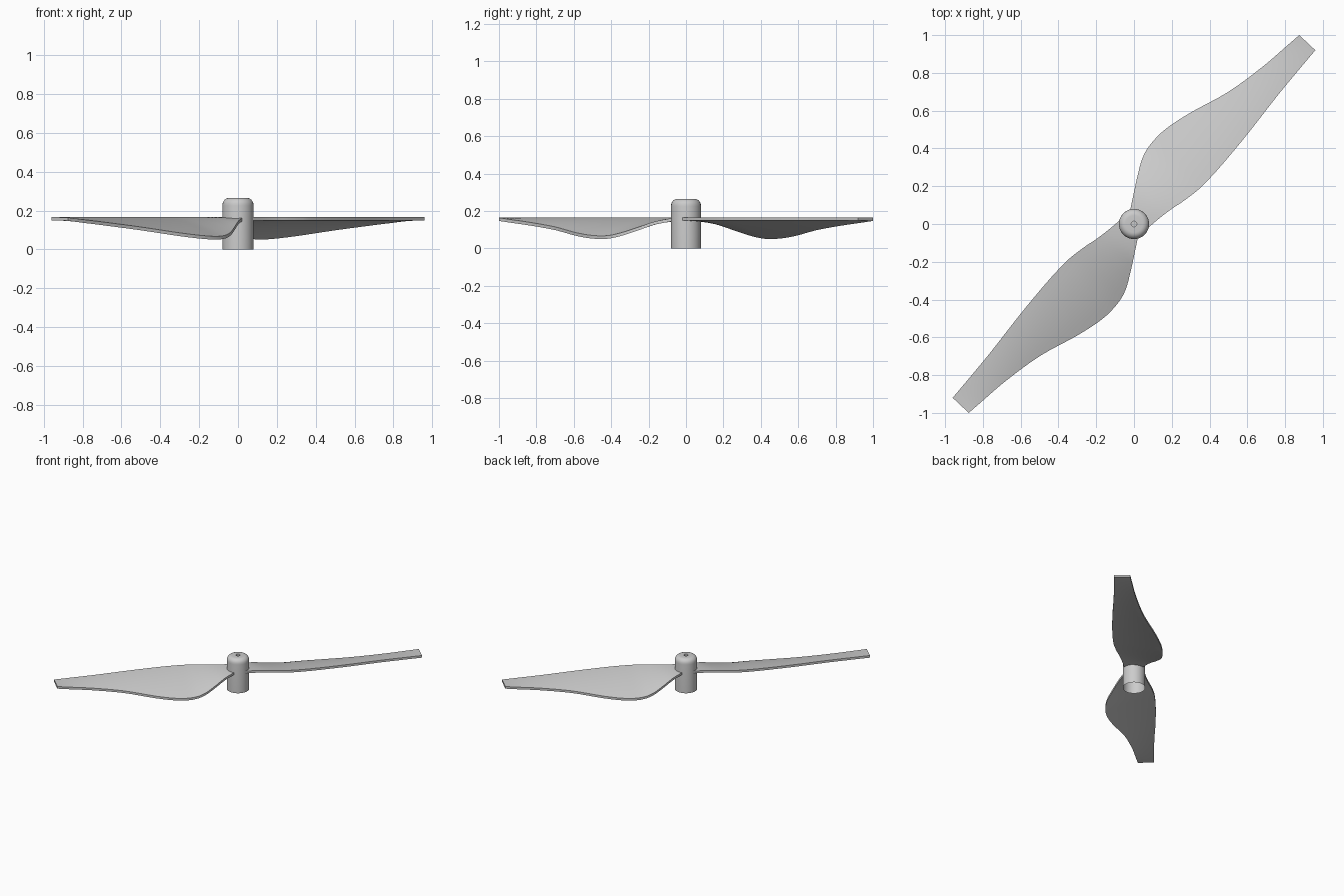
import bpy, bmesh, math
from mathutils import Vector

if "Cube" in bpy.data.objects:
    bpy.data.objects.remove(bpy.data.objects["Cube"])

# Blade stations: low edge x, y, underside z, then high edge x, y
STATIONS = [
    (-.02, .075, .145, .075, -.02), (0, .17, .126, .14, .035),
    (.02, .26, .095, .20, .08), (.045, .35, .066, .26, .12),
    (.09, .425, .051, .32, .165), (.17, .505, .053, .37, .21),
    (.30, .59, .068, .46, .307), (.50, .70, .098, .60, .475),
    (.68, .832, .122, .76, .68), (.80, .935, .137, .88, .825),
    (.875, 1.0, .147, .96, .92)]
THICK, HIGH_Z, CHORD, SUB = .017, .149, 8, 4


def finish(name, bm, angle):
    bmesh.ops.recalc_face_normals(bm, faces=bm.faces)
    mesh = bpy.data.meshes.new(name)
    bm.to_mesh(mesh)
    bm.free()
    ob = bpy.data.objects.new(name, mesh)
    bpy.context.collection.objects.link(ob)
    bpy.ops.object.select_all(action='DESELECT')
    ob.select_set(True)
    bpy.context.view_layer.objects.active = ob
    bpy.ops.object.shade_smooth_by_angle(angle=math.radians(angle))
    return ob


def smooth_path(rows, sub):
    # Catmull-Rom interpolation through the stations
    rows = [Vector(r) for r in rows]
    ext = [2 * rows[0] - rows[1]] + rows + [2 * rows[-1] - rows[-2]]
    out = []
    for a, b, c, d in zip(ext, ext[1:], ext[2:], ext[3:]):
        for k in range(sub):
            t = k / sub
            out.append(.5 * (2 * b + (c - a) * t + (2 * a - 5 * b + 4 * c - d) * t**2
                             + (3 * b - a - 3 * c + d) * t**3))
    return out + [rows[-1]]


# Blades: closed twisted sections lofted from root to tip
def make_blade(name, turn):
    bm = bmesh.new()
    rings = []
    for lx, ly, lz, hx, hy in smooth_path(STATIONS, SUB):
        low, high = Vector((lx, ly, lz)), Vector((hx, hy, HIGH_Z))
        under = []
        for i in range(CHORD + 1):
            t = i / CHORD
            p = low.lerp(high, t)
            p.z += .12 * (HIGH_Z - lz) * 4 * t * (1 - t)
            p.z = min(p.z, HIGH_Z)
            under.append(p)
        over = [p + Vector((0, 0, THICK)) for p in reversed(under)]
        rings.append([bm.verts.new(p) for p in under + over])
    n = len(rings[0])
    for a, b in zip(rings, rings[1:]):
        for i in range(n):
            j = (i + 1) % n
            bm.faces.new((a[i], a[j], b[j], b[i]))
    for ring in (rings[0], rings[-1]):
        for i in range(CHORD):
            bm.faces.new((ring[i], ring[i + 1], ring[n - 2 - i], ring[n - 1 - i]))
    ob = finish(name, bm, 35)
    ob.rotation_euler.z = turn


make_blade("blade_right", 0)
make_blade("blade_left", math.pi)

# Hub: open-bottomed sleeve with rounded top and small shaft hole
profile = [(.08, 0), (.08, .225)]
profile += [(.045 + .035 * math.cos(a), .228 + .037 * math.sin(a))
            for a in [math.pi / 2 * k / 6 for k in range(1, 7)]]
profile += [(.015, .265), (.015, .235), (0, .235)]
bm = bmesh.new()
verts = [bm.verts.new((r, 0, z)) for r, z in profile]
edges = [bm.edges.new(pair) for pair in zip(verts, verts[1:])]
bmesh.ops.spin(bm, geom=verts + edges, cent=(0, 0, 0), axis=(0, 0, 1),
               angle=math.tau, steps=48, use_merge=True)
bmesh.ops.remove_doubles(bm, verts=bm.verts, dist=1e-5)
finish("hub", bm, 40)
